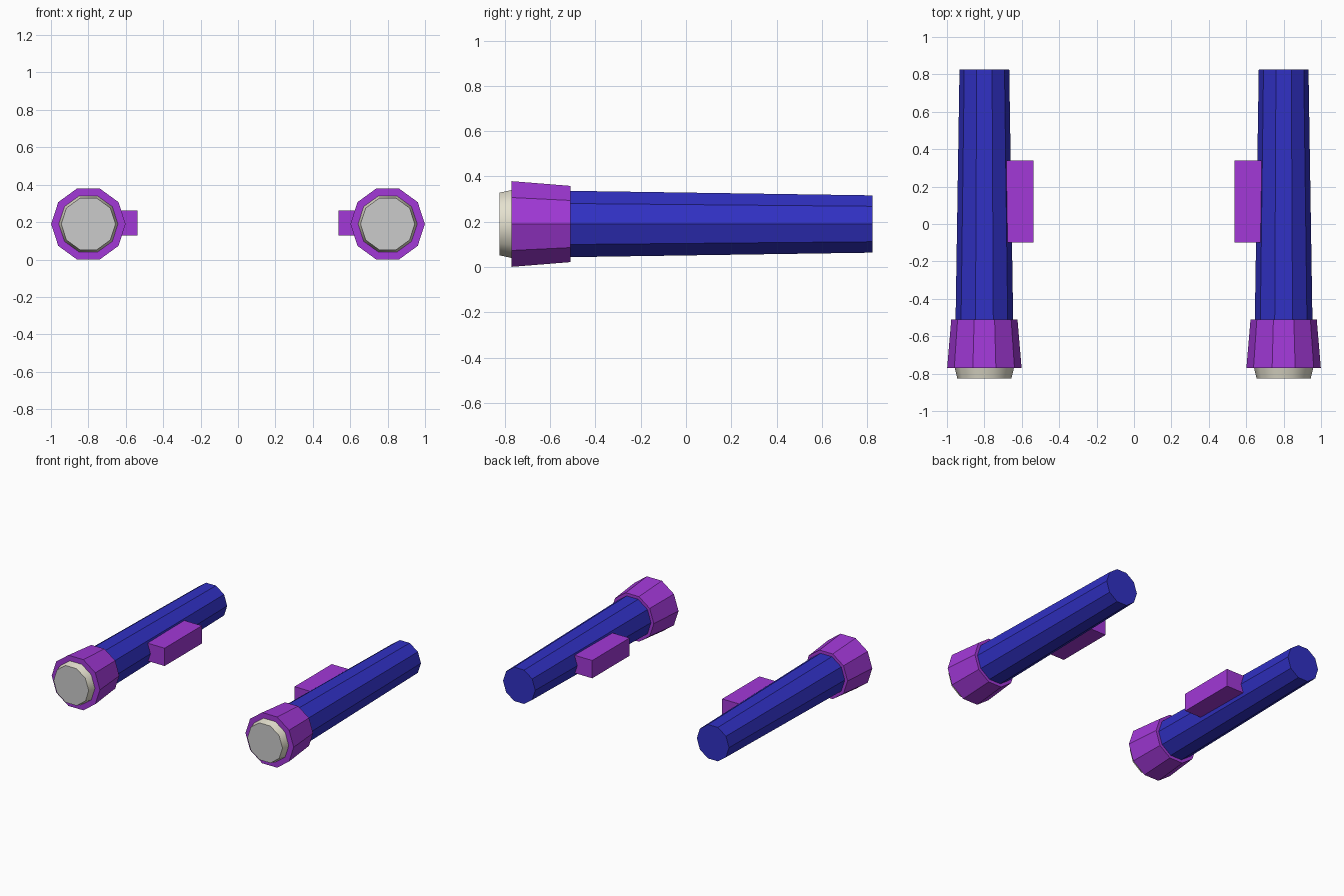
import bpy, bmesh, math

if "Cube" in bpy.data.objects:
    bpy.data.objects.remove(bpy.data.objects["Cube"])

CX, CZ, SIDES = 0.80, 0.19, 10


def material(name, rgb):
    m = bpy.data.materials.new(name)
    m.diffuse_color = (*rgb, 1)
    m.use_nodes = True
    m.node_tree.nodes["Principled BSDF"].inputs["Base Color"].default_value = m.diffuse_color
    return m


purple = material("purple", (0.36, 0.04, 0.68))
blue = material("blue", (0.03, 0.03, 0.55))
cream = material("cream", (0.78, 0.75, 0.62))


def finish(name, bm, mat):
    """Turn a bmesh into an object mirrored across x = 0."""
    bmesh.ops.recalc_face_normals(bm, faces=bm.faces)
    mesh = bpy.data.meshes.new(name)
    bm.to_mesh(mesh)
    bm.free()
    if mat:
        mesh.materials.append(mat)
    ob = bpy.data.objects.new(name, mesh)
    bpy.context.collection.objects.link(ob)
    ob.modifiers.new("mirror", 'MIRROR').use_mirror_merge = False
    return ob


def ring(bm, y, r):
    return [bm.verts.new((CX + r * math.cos(a), y, CZ + r * math.sin(a)))
            for a in (2 * math.pi * i / SIDES for i in range(SIDES))]


def tube(name, y0, r0, y1, r1, mat, caps=True):
    """Tapered ten-sided tube along y."""
    bm = bmesh.new()
    a, b = ring(bm, y0, r0), ring(bm, y1, r1)
    for i in range(SIDES):
        j = (i + 1) % SIDES
        bm.faces.new((a[i], a[j], b[j], b[i]))
    if caps:
        bm.faces.new(a)
        bm.faces.new(b)
    return finish(name, bm, mat)


# Barrel and flared front collar
tube("barrel", -0.51, 0.154, 0.825, 0.133, blue)
tube("collar", -0.77, 0.199, -0.51, 0.177, purple)

# Lens: smooth cream rim and flat grey face
rim = tube("lens_rim", -0.825, 0.145, -0.77, 0.158, cream, caps=False)
for p in rim.data.polygons:
    p.use_smooth = True
bm = bmesh.new()
face = bm.faces.new(ring(bm, -0.825, 0.145))
lens = finish("lens_face", bm, None)
if lens.data.polygons[0].normal.y > 0:
    lens.data.flip_normals()

# Mounting block on the inner side
bm = bmesh.new()
bmesh.ops.create_cube(bm, size=1)
bmesh.ops.scale(bm, vec=(0.145, 0.44, 0.133), verts=bm.verts)
bmesh.ops.translate(bm, vec=(0.6085, 0.12, 0.196), verts=bm.verts)
finish("mount_block", bm, purple)
